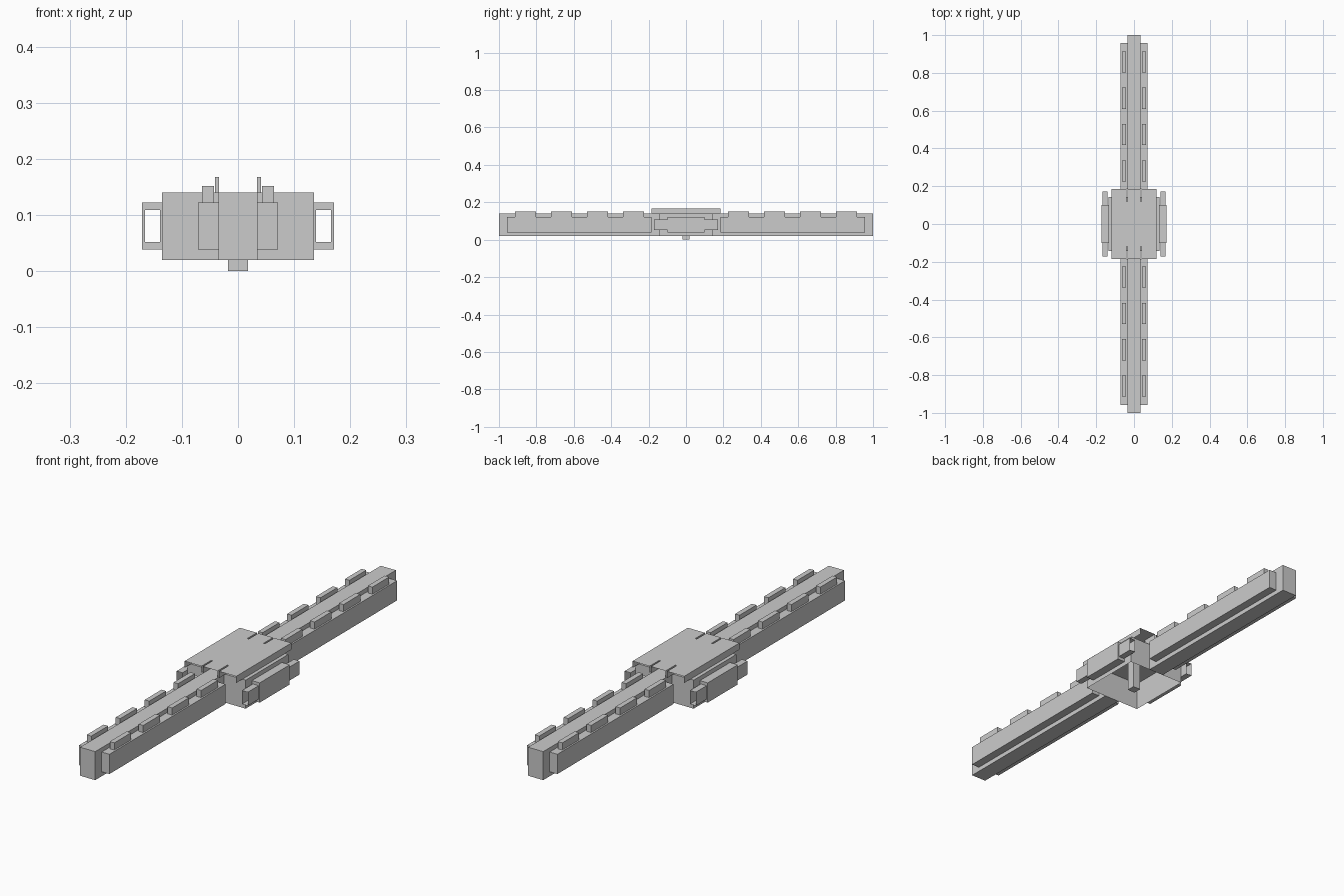
import bpy, bmesh

if "Cube" in bpy.data.objects:
    bpy.data.objects.remove(bpy.data.objects["Cube"])


def finish(bm, name):
    mesh = bpy.data.meshes.new(name)
    bm.to_mesh(mesh)
    bm.free()
    obj = bpy.data.objects.new(name, mesh)
    bpy.context.collection.objects.link(obj)
    return obj


def add_box(bm, x, y, z, skip=()):
    """Box from ranges; skip leaves out sides such as 'y-' or 'z-'."""
    v = {(i, j, k): bm.verts.new((x[i], y[j], z[k]))
         for i in (0, 1) for j in (0, 1) for k in (0, 1)}
    quads = {
        'x-': ((0, 0, 0), (0, 0, 1), (0, 1, 1), (0, 1, 0)),
        'x+': ((1, 0, 0), (1, 1, 0), (1, 1, 1), (1, 0, 1)),
        'y-': ((0, 0, 0), (1, 0, 0), (1, 0, 1), (0, 0, 1)),
        'y+': ((0, 1, 0), (0, 1, 1), (1, 1, 1), (1, 1, 0)),
        'z-': ((0, 0, 0), (0, 1, 0), (1, 1, 0), (1, 0, 0)),
        'z+': ((0, 0, 1), (1, 0, 1), (1, 1, 1), (0, 1, 1)),
    }
    for side, keys in quads.items():
        if side not in skip:
            bm.faces.new([v[k] for k in keys])


def box(name, x, y, z, skip=()):
    bm = bmesh.new()
    add_box(bm, x, y, z, skip)
    return finish(bm, name)


def mirrored(a, b, s):
    return tuple(sorted((a * s, b * s)))


# Hollow central housing, open underneath, with a small foot
box("housing", (-.135, .135), (-.142, .142), (.02, .14), skip=('z-',))
box("foot", (-.018, .018), (-.018, .018), (0, .14))

# Two arms, each with side rails and a row of raised pads
for sy, end in ((-1, "front"), (1, "back")):
    box(end + "_arm", (-.035, .035), mirrored(.142, 1, sy), (.02, .14))
    for sx, side in ((-1, "left"), (1, "right")):
        box(f"{end}_{side}_rail", mirrored(.035, .071, sx),
            mirrored(.184, .957, sy), (.039, .122))
        bm = bmesh.new()
        for i in range(4):
            y0 = .225 + i * .1925
            add_box(bm, mirrored(.043, .064, sx),
                    mirrored(y0, y0 + .112, sy), (.122, .152))
        finish(bm, f"{end}_{side}_pads")

# Thin slotted cover, open at its front and back ends
w, l, s0, s1, d = .12, .184, .034, .041, .12
half = [(w, -l), (w, l), (s1, l), (s1, d), (s0, d), (s0, l)]
outline = half + [(-x, y) for x, y in reversed(half[2:])]
outline += [(-w, l), (-w, -l)]
outline += [(-s1, -l), (-s1, -d), (-s0, -d), (-s0, -l)]
outline += [(s0, -l), (s0, -d), (s1, -d), (s1, -l)]
bm = bmesh.new()
top = [bm.verts.new((x, y, .168)) for x, y in outline]
low = [bm.verts.new((x, y, .14)) for x, y in outline]
bm.faces.new(top)
for i in range(len(outline)):
    j = (i + 1) % len(outline)
    if not (abs(outline[i][1]) == l and outline[i][1] == outline[j][1]):
        bm.faces.new((low[i], low[j], top[j], top[i]))
finish(bm, "top_cover")

# Side pods: a collar box around a longer open-ended rectangular tube
for sx, side in ((-1, "left"), (1, "right")):
    box(side + "_tube", mirrored(.139, .166, sx), (-.172, .172),
        (.052, .109), skip=('y-', 'y+'))
    bm = bmesh.new()
    add_box(bm, mirrored(.135, .171, sx), (-.1, .1), (.039, .122),
            skip=('y-', 'y+'))
    for y in (-.1, .1):
        outer = [(.135, .039), (.171, .039), (.171, .122), (.135, .122)]
        inner = [(.139, .052), (.166, .052), (.166, .109), (.139, .109)]
        o = [bm.verts.new((x * sx, y, z)) for x, z in outer]
        n = [bm.verts.new((x * sx, y, z)) for x, z in inner]
        for i in range(4):
            j = (i + 1) % 4
            quad = [o[i], o[j], n[j], n[i]]
            bm.faces.new(quad if y * sx < 0 else quad[::-1])
    bmesh.ops.remove_doubles(bm, verts=bm.verts, dist=1e-5)
    finish(bm, side + "_collar")
